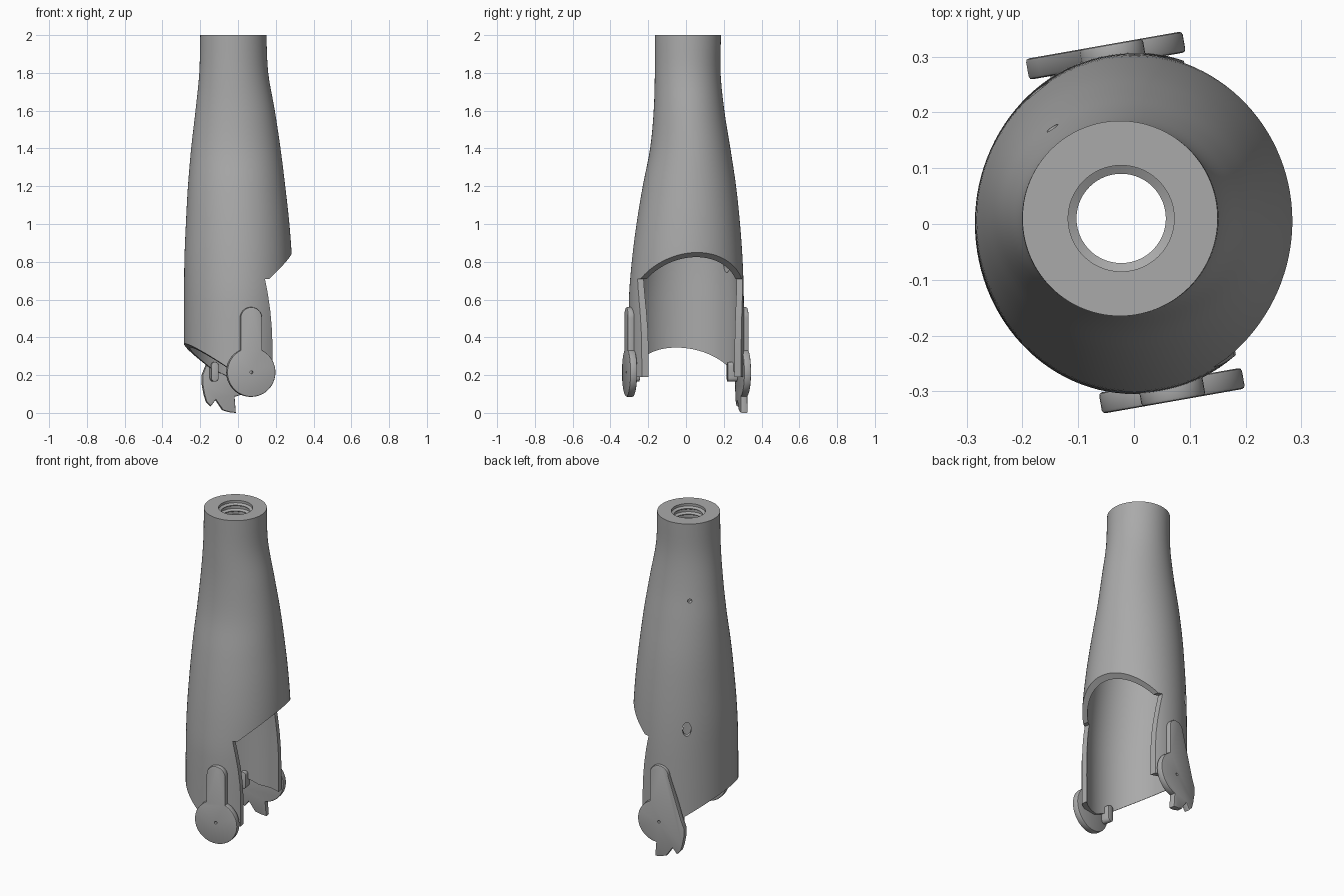
import bpy, bmesh, math
from mathutils import Matrix

if "Cube" in bpy.data.objects:
    bpy.data.objects.remove(bpy.data.objects["Cube"], do_unlink=True)

grey = bpy.data.materials.new("plain_grey")
grey.use_nodes = True
grey.diffuse_color = (0.4, 0.4, 0.4, 1)
grey.node_tree.nodes["Principled BSDF"].inputs["Base Color"].default_value = (0.4, 0.4, 0.4, 1)

TWIST = Matrix.Rotation(math.radians(10), 4, 'Z')  # hinge axis is turned from y
SEG = 112


def finish(bm, name):
    bmesh.ops.recalc_face_normals(bm, faces=bm.faces)
    mesh = bpy.data.meshes.new(name)
    bm.to_mesh(mesh)
    bm.free()
    mesh.materials.append(grey)
    ob = bpy.data.objects.new(name, mesh)
    bpy.context.collection.objects.link(ob)
    return ob


def activate(ob):
    bpy.ops.object.select_all(action='DESELECT')
    ob.select_set(True)
    bpy.context.view_layer.objects.active = ob


def smooth(ob):
    activate(ob)
    bpy.ops.object.shade_smooth_by_angle(angle=math.radians(32))


def cut(ob, cutter):
    mod = ob.modifiers.new("cut", 'BOOLEAN')
    mod.operation, mod.solver, mod.object = 'DIFFERENCE', 'EXACT', cutter
    activate(ob)
    bpy.ops.object.modifier_apply(modifier=mod.name)
    bpy.data.objects.remove(cutter, do_unlink=True)


def prism(name, outline, y0, y1, bevel=0):
    """Extrude an x-z outline along the hinge axis."""
    bm = bmesh.new()
    face = bm.faces.new([bm.verts.new((x, y0, z)) for x, z in outline])
    new = bmesh.ops.extrude_face_region(bm, geom=[face])["geom"]
    bmesh.ops.translate(bm, vec=(0, y1 - y0, 0),
                        verts=[v for v in new if isinstance(v, bmesh.types.BMVert)])
    if bevel:
        rims = [e for e in bm.edges if abs(e.verts[0].co.y - e.verts[1].co.y) < 1e-5]
        bmesh.ops.bevel(bm, geom=rims, offset=bevel, segments=2, affect='EDGES', profile=0.5)
    bm.transform(TWIST)
    return finish(bm, name)


def rod(name, radius, length, matrix):
    bm = bmesh.new()
    bmesh.ops.create_cone(bm, cap_ends=True, segments=24, radius1=radius,
                          radius2=radius, depth=length, matrix=matrix)
    return finish(bm, name)


def arc(cx, cz, r, a0, a1, n):
    angles = [math.radians(a0 + (a1 - a0) * i / n) for i in range(n + 1)]
    return [(cx + r * math.cos(a), cz + r * math.sin(a)) for a in angles]


# Sleeve profile: height, then x and y limits
ROWS = [(0.1, -.285, .285, -.305, .308), (0.6, -.285, .287, -.302, .306),
        (0.8, -.284, .286, -.287, .3), (1.0, -.276, .272, -.262, .286),
        (1.2, -.265, .25, -.229, .265), (1.4, -.248, .225, -.19, .235),
        (1.6, -.225, .195, -.171, .203), (1.8, -.205, .16, -.165, .183),
        (2.0, -.2, .15, -.165, .185)]


def spline(i, t):
    p = [ROWS[max(0, min(len(ROWS) - 1, i + k))] for k in (-1, 0, 1, 2)]
    z = p[1][0] + (p[2][0] - p[1][0]) * t
    out = [z]
    for k in range(1, 5):
        step = p[2][0] - p[1][0]
        m0 = (p[2][k] - p[0][k]) / (p[2][0] - p[0][0]) * step
        m1 = (p[3][k] - p[1][k]) / (p[3][0] - p[1][0]) * step
        out.append((2*t**3 - 3*t*t + 1) * p[1][k] + (t**3 - 2*t*t + t) * m0
                   + (3*t*t - 2*t**3) * p[2][k] + (t**3 - t*t) * m1)
    return out


outer = [spline(i, j / 5) for i in range(len(ROWS) - 1) for j in range(5)] + [list(ROWS[-1])]


def ellipse_ring(row, wall=0):
    z, x0, x1, y0, y1 = row
    return ((x0 + x1) / 2, (y0 + y1) / 2, (x1 - x0) / 2 - wall, (y1 - y0) / 2 - wall, z)


rings = [ellipse_ring(r) for r in outer]
# Threaded socket at the neck
CX, CY = -0.023, 0.01
z = 2.0
for k in range(8):
    for r, dz in ((.095, .015), (.095, .008), (.08, .004), (.08, .008)):
        rings.append((CX, CY, r, r, z))
        z -= dz
rings.append((CX, CY, .08, .08, z))
# Hollow inside
rings += [ellipse_ring(r, .03) for r in reversed(outer) if r[0] < 1.6]

bm = bmesh.new()
loops = [[bm.verts.new((cx + rx * math.cos(2 * math.pi * i / SEG),
                        cy + ry * math.sin(2 * math.pi * i / SEG), h)) for i in range(SEG)]
         for cx, cy, rx, ry, h in rings]
for a, b in zip(loops, loops[1:] + loops[:1]):
    for i in range(SEG):
        j = (i + 1) % SEG
        bm.faces.new((a[i], a[j], b[j], b[i]))
sleeve = finish(bm, "forearm_sleeve")

# Elbow opening and slanted lower rim
opening = [(.5, 1.03), (.286, .85), (.122, .71), (.096, .71), (.112, .63), (.126, .54),
           (.135, .45), (.139, .36), (.139, .19), (0, .19), (-.1, .237),
           (-.286, .367), (-.5, .517), (-.5, -.1), (.5, -.1)]
cut(sleeve, prism("opening_cutter", opening, -.6, .6))

# Vent holes in the rear wall
for radius, stretch, pos in ((.012, 1, (-.14, .165, 1.54)), (.024, 1.75, (-.17, .235, .785))):
    m = (Matrix.Translation(pos) @ Matrix.Rotation(math.atan2(pos[1], pos[0]), 4, 'Z')
         @ Matrix.Diagonal((1, 1, stretch, 1)) @ Matrix.Rotation(math.pi / 2, 4, 'Y'))
    cut(sleeve, rod("vent_cutter", radius, .14, m))
smooth(sleeve)

# Hinge plates: round disc with a stem; the rear one has a hooked tab
HX, HZ, R, W = .015, .215, .13, .058
side = math.degrees(math.asin(W / R))
stem_top = arc(HX, .56 - W, W, 180, 0, 16)
front_outline = stem_top + arc(HX, HZ, R, 90 - side, -270 + side, 56)
hook = [(.04, 0), (.005, .004), (-.03, .015), (-.068, .07), (-.095, .035), (-.118, .06),
        (-.13, .1), (-.139, .15), (-.14, .2), (-.12, .25)]
rear_outline = stem_top + arc(HX, HZ, R, 90 - side, -82, 28) + hook

for name, outline, s in (("front", front_outline, -1), ("rear", rear_outline, 1)):
    plate = prism(name + "_hinge_plate", outline, s * .287, s * .325, .006)
    pin = TWIST @ Matrix.Translation((HX, s * .31, HZ)) @ Matrix.Rotation(math.pi / 2, 4, 'X')
    cut(plate, rod("pin_cutter", .008, .1, pin))
    smooth(plate)
    # Rounded stop block on the inner side
    bx, bw = -.082, .02
    block = arc(bx, .25, bw, 180, 0, 10) + arc(bx, .185, bw, 0, -180, 10)
    smooth(prism(name + "_stop_block", block, s * .236, s * .29, .004))
